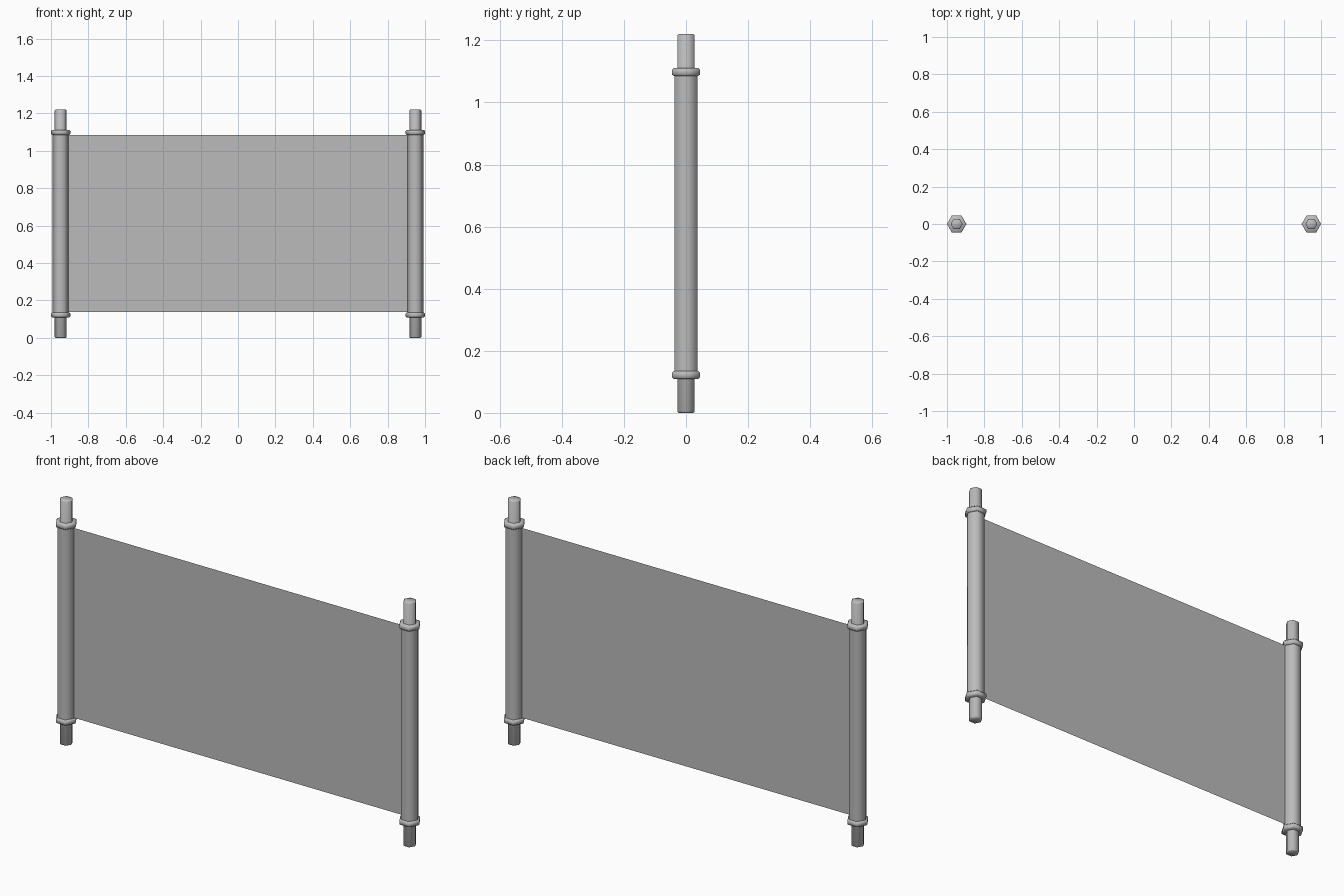
import bpy, bmesh, math

cube = bpy.data.objects.get("Cube")
if cube:
    bpy.data.objects.remove(cube, do_unlink=True)

SIDES = 6
ROD_X = 0.948
HEIGHT = 1.22

grey = bpy.data.materials.new("plain grey")
grey.use_nodes = True
colour = (0.5, 0.5, 0.5, 1)
grey.diffuse_color = colour
grey.node_tree.nodes["Principled BSDF"].inputs["Base Color"].default_value = colour


def finish(name, bm):
    bmesh.ops.recalc_face_normals(bm, faces=bm.faces)
    mesh = bpy.data.meshes.new(name)
    bm.to_mesh(mesh)
    bm.free()
    obj = bpy.data.objects.new(name, mesh)
    bpy.context.collection.objects.link(obj)
    mesh.materials.append(grey)
    return obj


def turned(name, x, profile):
    """Six-sided solid from (radius, height) pairs, capped at both ends."""
    bm = bmesh.new()
    rings = []
    for r, z in profile:
        angles = [math.tau * i / SIDES for i in range(SIDES)]
        rings.append([bm.verts.new((x + r * math.cos(a), r * math.sin(a), z)) for a in angles])
    for low, high in zip(rings, rings[1:]):
        for i in range(SIDES):
            j = (i + 1) % SIDES
            bm.faces.new((low[i], low[j], high[j], high[i]))
    bm.faces.new(rings[0])
    bm.faces.new(rings[-1])
    obj = finish(name, bm)
    bpy.ops.object.select_all(action="DESELECT")
    obj.select_set(True)
    bpy.context.view_layer.objects.active = obj
    bpy.ops.object.shade_smooth_by_angle(angle=math.radians(62))


for side, x in (("right", -ROD_X), ("left", ROD_X)):
    # Inner rod with slightly chamfered ends
    turned(side + "_rod", x, [(0.028, 0), (0.032, 0.005),
                              (0.032, HEIGHT - 0.005), (0.028, HEIGHT)])
    # Rolled sheet around the rod
    turned(side + "_roll", x, [(0.043, 0.12), (0.043, HEIGHT - 0.12)])
    # Collars holding the roll
    for end, z in (("lower", 0.122), ("upper", HEIGHT - 0.122)):
        turned(f"{side}_{end}_collar", x, [(0.046, z - 0.013), (0.052, z - 0.008),
                                           (0.052, z + 0.008), (0.046, z + 0.013)])

# Flat sheet stretched between the rolls
bm = bmesh.new()
low, high = 0.138, 1.085
bm.faces.new([bm.verts.new((x, 0, z)) for x, z in
              ((-ROD_X, low), (ROD_X, low), (ROD_X, high), (-ROD_X, high))])
finish("sheet", bm)
